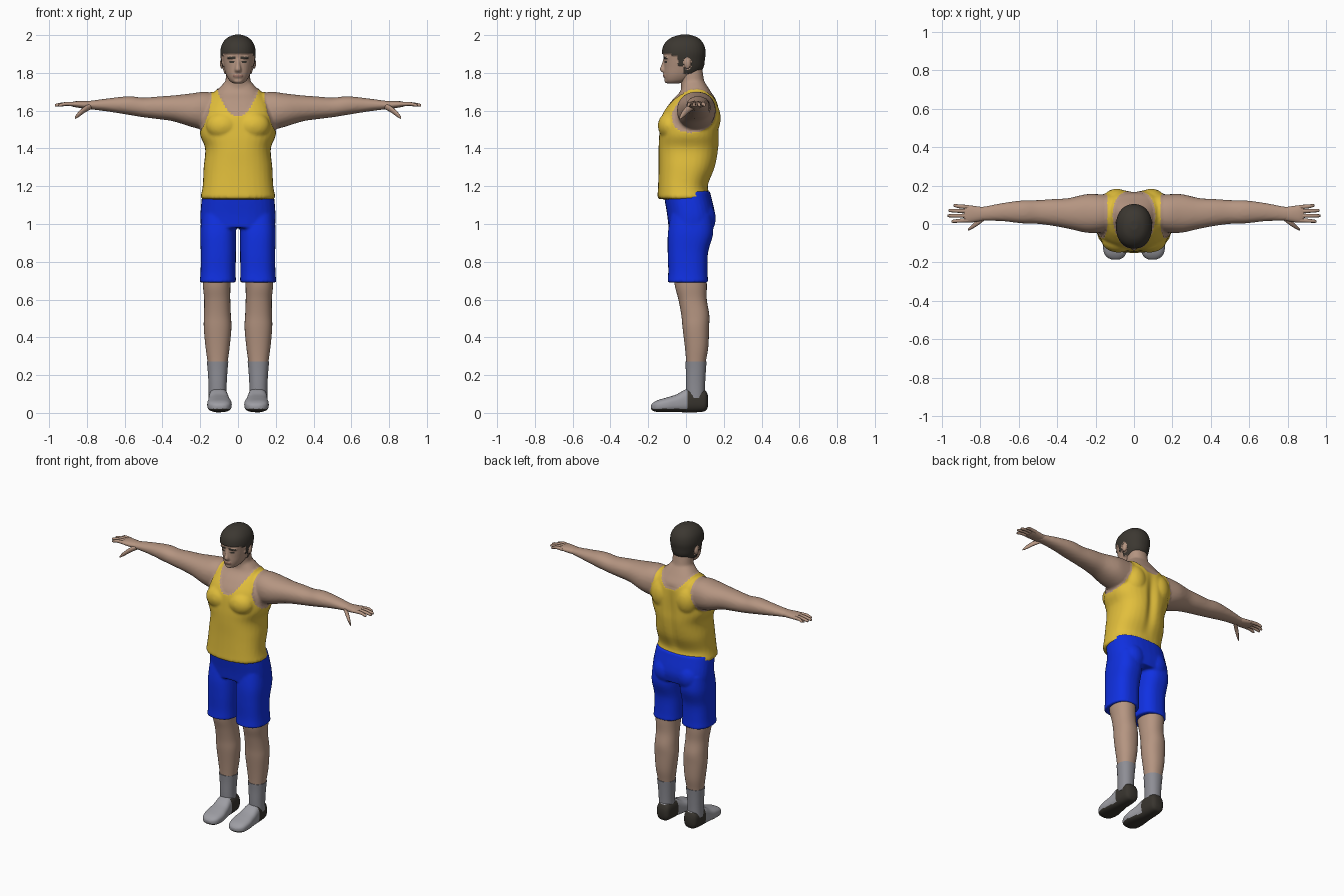
import bpy, bmesh, math
from mathutils import Matrix, Vector

if "Cube" in bpy.data.objects:
    bpy.data.objects.remove(bpy.data.objects["Cube"])


def material(name, rgb):
    m = bpy.data.materials.new(name)
    m.use_nodes = True
    m.diffuse_color = (*rgb, 1)
    m.node_tree.nodes["Principled BSDF"].inputs["Base Color"].default_value = (*rgb, 1)
    return m


SKIN = material("skin", (.46, .30, .22))
LIPS = material("lips", (.34, .18, .14))
HAIR = material("dark hair", (.045, .039, .031))
YELLOW = material("yellow vest", (.76, .52, .045))
BLUE = material("blue shorts", (.005, .03, .76))
SOCK = material("grey sock", (.27, .27, .30))
SHOE = material("light grey shoe", (.34, .34, .37))
SOLE = material("dark sole", (.04, .035, .028))


def spline(p, q, r, s, t):
    return [.5 * (2 * b + (c - a) * t + (2 * a - 5 * b + 4 * c - d) * t * t
                  + (3 * b - a - 3 * c + d) * t ** 3) for a, b, c, d in zip(p, q, r, s)]


def loft(bm, axis, rings, side=1, power=2.2, n=32, steps=5):
    """Smooth closed body through rings (position, centre u, centre v, radius u, radius v)."""
    k = [rings[0], *rings, rings[-1]]
    fine = [spline(*k[i:i + 4], j / steps) for i in range(len(rings) - 1) for j in range(steps)]
    fine.append(rings[-1])
    loops = []
    for t, cu, cv, ru, rv in fine:
        loop = []
        for i in range(n):
            c, s = math.cos(math.tau * i / n), math.sin(math.tau * i / n)
            u = cu + ru * math.copysign(abs(c) ** (2 / power), c)
            v = cv + rv * math.copysign(abs(s) ** (2 / power), s)
            x, y, z = {"x": (t, u, v), "y": (u, t, v), "z": (u, v, t)}[axis]
            loop.append(bm.verts.new((side * x, y, z)))
        loops.append(loop)
    for a, b in zip(loops, loops[1:]):
        for i in range(n):
            bm.faces.new((a[i], a[i - 1], b[i - 1], b[i]))
    bm.faces.new(loops[0])
    bm.faces.new(loops[-1])


def ball(bm, centre, radii):
    bmesh.ops.create_uvsphere(bm, u_segments=24, v_segments=16, radius=1,
                              matrix=Matrix.Translation(centre) @ Matrix.Diagonal((*radii, 1)))


def finish(name, bm, mats, voxel=0, smooth=4):
    bmesh.ops.recalc_face_normals(bm, faces=bm.faces)
    mesh = bpy.data.meshes.new(name)
    bm.to_mesh(mesh)
    bm.free()
    ob = bpy.data.objects.new(name, mesh)
    bpy.context.collection.objects.link(ob)
    if voxel:
        bpy.context.view_layer.objects.active = ob
        mod = ob.modifiers.new("fuse", "REMESH")
        mod.mode, mod.voxel_size = "VOXEL", voxel
        bpy.ops.object.modifier_apply(modifier="fuse")
        mod = ob.modifiers.new("soften", "SMOOTH")
        mod.factor, mod.iterations = .5, smooth
        bpy.ops.object.modifier_apply(modifier="soften")
    ob.data.materials.clear()
    for m in mats:
        ob.data.materials.append(m)
    ob.data.shade_smooth()
    ob.data.set_sharp_from_angle(angle=math.radians(50))
    return ob


def paint(ob, rule, raised=None, puff=0):
    """Colour faces by rule(centre); lift the faces of one slot outward."""
    mesh, lifted = ob.data, set()
    for f in mesh.polygons:
        f.material_index = rule(f.center)
        if f.material_index == raised:
            lifted.update(f.vertices)
    moves = {i: mesh.vertices[i].normal * puff for i in lifted}
    for i, d in moves.items():
        mesh.vertices[i].co += d


# Torso, neck and arms, fused into one skin
bm = bmesh.new()
loft(bm, "z", [(1.135, 0, -.008, .197, .14), (1.2, 0, -.016, .183, .128), (1.3, 0, .005, .178, .146),
               (1.4, 0, .015, .17, .156), (1.48, 0, .018, .198, .155), (1.58, 0, .025, .188, .147),
               (1.65, 0, .042, .16, .12), (1.7, 0, .05, .118, .082), (1.75, 0, .04, .072, .06)], power=2.4)
loft(bm, "z", [(1.62, 0, .05, .075, .07), (1.72, 0, .038, .068, .064), (1.83, 0, .025, .062, .06)])
for s in (1, -1):
    loft(bm, "x", [(.1, .06, 1.6, .09, .09), (.18, .055, 1.6, .1, .1), (.25, .055, 1.603, .1, .088),
                   (.34, .055, 1.612, .08, .069), (.42, .06, 1.615, .07, .06), (.5, .0625, 1.617, .062, .052),
                   (.58, .063, 1.627, .06, .049), (.68, .062, 1.63, .048, .036),
                   (.77, .055, 1.63, .038, .024), (.81, .052, 1.63, .036, .02)], s)
    ball(bm, (s * .08, -.085, 1.52), (.085, .06, .07))
    ball(bm, (s * .09, .11, 1.56), (.075, .07, .1))
body = finish("body_and_vest", bm, [SKIN, YELLOW], voxel=.009)
for v in body.data.vertices:          # spine furrow
    if v.co.y > .07 and 1.2 < v.co.z < 1.66:
        fade = math.sin(math.pi * (v.co.z - 1.2) / .46)
        v.co.y -= .02 * fade * math.exp(-(v.co.x / .03) ** 2)


def vest(c):
    x, low = abs(c.x), 1.57 if c.y < .05 else 1.62
    if x > .225 or c.z > 1.76:
        return 0
    if c.z > low and x < .112 * ((c.z - low) / (1.72 - low)) ** .45:
        return 0
    armhole = .14 + .06 * (max(0, 1.68 - c.z) / .2) ** 2
    return 0 if c.z > 1.47 and x > armhole else 1


paint(body, vest, 1, .004)

# Head with nose, ears and brow, fused
bm = bmesh.new()
loft(bm, "z", [(1.745, 0, -.065, .028, .034), (1.76, 0, -.047, .046, .064), (1.79, 0, -.03, .063, .086),
               (1.83, 0, -.015, .075, .101), (1.87, 0, -.012, .083, .105), (1.91, 0, -.012, .087, .109),
               (1.95, 0, -.011, .078, .098), (1.98, 0, -.008, .053, .068), (1.995, 0, -.005, .018, .025)])
loft(bm, "z", [(1.803, 0, -.113, .016, .012), (1.818, 0, -.118, .017, .021),
               (1.845, 0, -.112, .012, .017), (1.878, 0, -.11, .009, .009)])
ball(bm, (0, -.108, 1.785), (.028, .014, .014))
ball(bm, (0, -.095, 1.758), (.026, .02, .014))
for s in (1, -1):
    ball(bm, (s * .084, .008, 1.85), (.012, .018, .03))
    ball(bm, (s * .034, -.1, 1.881), (.026, .017, .009))
head = finish("head_and_hair", bm, [SKIN, HAIR, LIPS], voxel=.005, smooth=3)


def hair(c):
    x = abs(c.x)
    if x > .07 and ((c.y - .008) / .022) ** 2 + ((c.z - 1.85) / .034) ** 2 < 1:
        return 0
    line = 1.904 if c.y < -.075 else 1.893 if c.y < -.04 else 1.84 if c.y < -.012 else 1.8
    return 1 if c.z > line else 0


paint(head, hair, 1, .007)


def features(c):
    x = abs(c.x)
    if hair(c):
        return 1
    if c.y < -.06 and (.012 < x < .056 and 1.874 < c.z < 1.886 or .02 < x < .046 and 1.852 < c.z < 1.862):
        return 1
    return 2 if c.y < -.09 and x < .025 and 1.78 < c.z < 1.79 else 0


for f in head.data.polygons:
    if f.material_index == 0:
        f.material_index = features(f.center)

# Shorts, fused from hips, seat and two trouser legs
bm = bmesh.new()
loft(bm, "z", [(1.175, 0, .008, .18, .118), (1.15, 0, .008, .19, .124), (1.05, 0, .027, .199, .127),
               (.98, 0, .026, .196, .118)], power=2.5)
for s in (1, -1):
    loft(bm, "z", [(1.05, .102, .028, .09, .11), (.95, .105, .024, .095, .12), (.85, .104, .01, .093, .107),
                   (.75, .105, .01, .093, .104), (.69, .107, .01, .096, .108)], s, 2.5)
    ball(bm, (s * .085, .07, 1.03), (.088, .088, .1))
finish("shorts", bm, [BLUE], voxel=.008, smooth=3)

for s, label in ((1, "left"), (-1, "right")):
    # Hand with four fingers and a thumb
    bm = bmesh.new()
    loft(bm, "x", [(.76, .054, 1.63, .03, .018), (.81, .052, 1.631, .039, .02),
                   (.86, .052, 1.634, .045, .016), (.885, .053, 1.634, .04, .01)], s, n=20)
    for y, tip, spread in ((.088, .94, .008), (.066, .965, .004), (.043, .97, 0), (.02, .95, -.006)):
        loft(bm, "x", [(.86, y, 1.634, .011, .011), (.91, y + spread / 2, 1.636, .01, .01),
                       (tip - .008, y + spread, 1.629, .008, .008), (tip, y + spread, 1.627, .004, .004)], s, n=12)
    loft(bm, "x", [(.775, .04, 1.625, .018, .016), (.81, .01, 1.607, .016, .017),
                   (.845, -.016, 1.579, .011, .014), (.864, -.03, 1.561, .005, .006)], s, n=12)
    finish(label + "_hand", bm, [SKIN])

    # Bare leg
    bm = bmesh.new()
    loft(bm, "z", [(.2, .108, .05, .045, .048), (.27, .108, .053, .053, .052), (.35, .108, .056, .064, .062),
                   (.45, .108, .052, .073, .07), (.52, .109, .049, .071, .074), (.6, .11, .035, .069, .075),
                   (.68, .113, .025, .073, .085), (.78, .11, .02, .075, .085)], s)
    finish(label + "_leg", bm, [SKIN])

    # Sock
    bm = bmesh.new()
    loft(bm, "z", [(.08, .108, .05, .047, .049), (.15, .108, .05, .048, .051),
                   (.22, .108, .052, .052, .053), (.272, .108, .053, .057, .056)], s)
    finish(label + "_sock", bm, [SOCK])

    # Shoe with dark heel and sole
    bm = bmesh.new()
    loft(bm, "y", [(.116, .1, .062, .026, .03), (.1, .102, .065, .045, .056), (.05, .103, .067, .051, .064),
                   (0, .103, .064, .053, .061), (-.05, .1, .051, .059, .047), (-.1, .098, .043, .065, .039),
                   (-.15, .098, .036, .058, .031), (-.175, .097, .032, .04, .021),
                   (-.185, .096, .031, .018, .01)], s, 2.7, n=48, steps=6)
    shoe = finish(label + "_shoe", bm, [SHOE, SOLE])
    paint(shoe, lambda c: int(c.z < .022 or c.y > .005 and c.z < .118))
